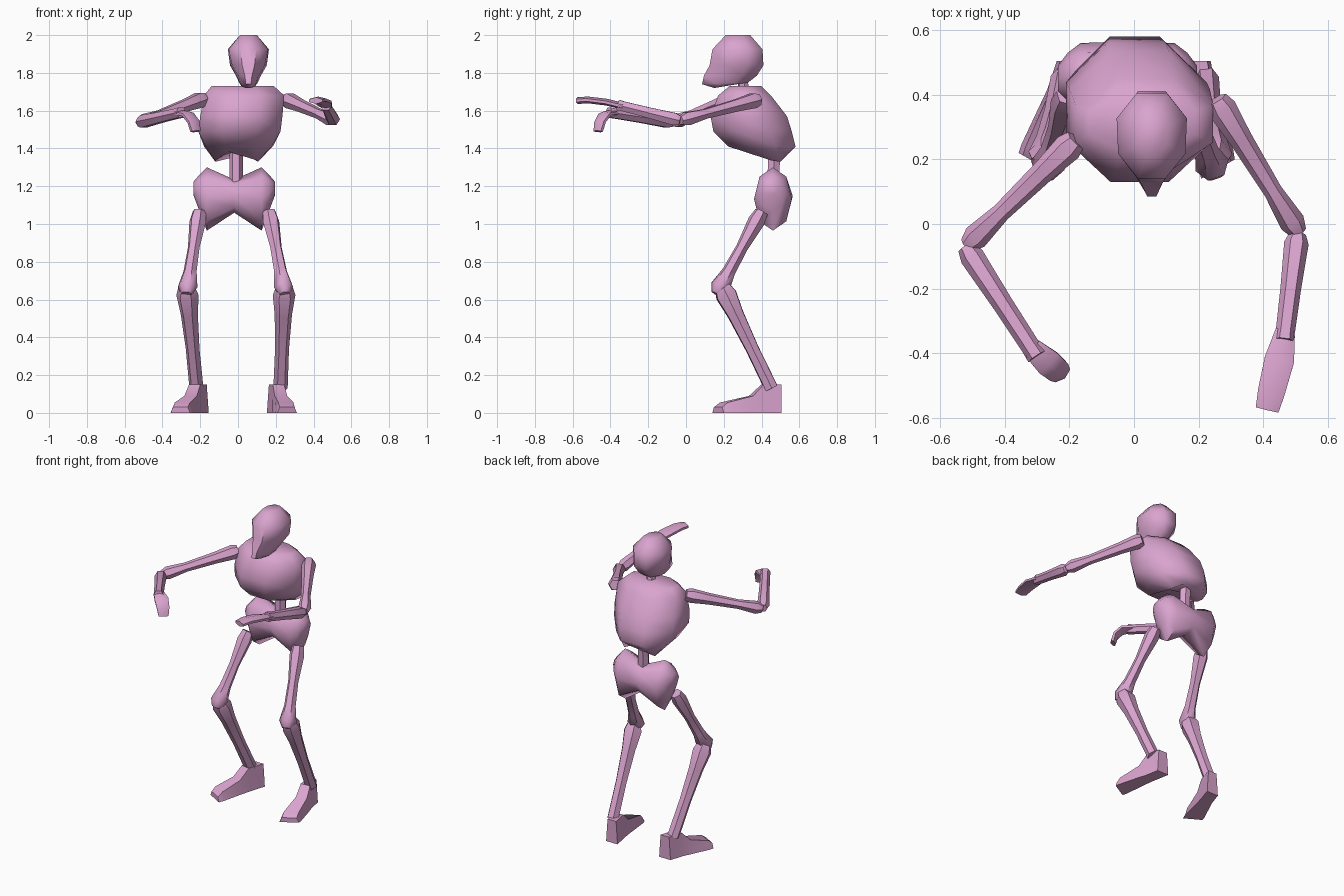
import bpy, bmesh
from math import sin, cos, pi, tau
from mathutils import Vector

cube = bpy.data.objects.get("Cube")
if cube:
    bpy.data.objects.remove(cube)

mat = bpy.data.materials.new("bone_pink")
mat.use_nodes = True
PINK = (0.70, 0.37, 0.62, 1)
mat.diffuse_color = PINK
bsdf = next(n for n in mat.node_tree.nodes if n.type == 'BSDF_PRINCIPLED')
bsdf.inputs["Base Color"].default_value = PINK


def loft(name, rings, angle=55):
    """Skin a list of equal-length point rings and cap both ends."""
    bm = bmesh.new()
    vs = [[bm.verts.new(p) for p in r] for r in rings]
    n = len(vs[0])
    for a, b in zip(vs, vs[1:]):
        for i in range(n):
            j = (i + 1) % n
            bm.faces.new((a[i], a[j], b[j], b[i]))
    bm.faces.new(vs[0][::-1])
    bm.faces.new(vs[-1])
    bmesh.ops.recalc_face_normals(bm, faces=bm.faces)
    me = bpy.data.meshes.new(name)
    bm.to_mesh(me)
    bm.free()
    me.materials.append(mat)
    ob = bpy.data.objects.new(name, me)
    bpy.context.collection.objects.link(ob)
    bpy.ops.object.select_all(action='DESELECT')
    ob.select_set(True)
    bpy.context.view_layer.objects.active = ob
    bpy.ops.object.shade_smooth_by_angle(angle=angle * pi / 180)
    return ob


def slab(z, x0, x1, y0, y1, front=1.0, drop=0.0, notch=0.0, n=8):
    """Horizontal flat-sided ring; can narrow, drop at the front, or arch in the middle."""
    pts = []
    for i in range(n):
        a = tau * (i + 0.5) / n
        u, v = cos(a) / cos(pi / n), sin(a) / cos(pi / n)
        f = (1 - v) / 2
        x = (x0 + x1) / 2 + u * (x1 - x0) / 2 * (1 + (front - 1) * f)
        y = (y0 + y1) / 2 + v * (y1 - y0) / 2
        pts.append(Vector((x, y, z - drop * f + notch * (1 - abs(u)))))
    return pts


def bone(name, a, b, profile, n=6, flat=1.0):
    """Tapered shaft from a to b; profile holds (fraction, radius)."""
    a, b = Vector(a), Vector(b)
    q = (b - a).to_track_quat('Z', 'Y')
    rings = []
    for t, r in profile:
        c = a.lerp(b, t)
        rings.append([c + q @ Vector((r * cos(tau * i / n), flat * r * sin(tau * i / n), 0))
                      for i in range(n)])
    return loft(name, rings)


# skull with a narrow forward jaw
loft("skull", [
    slab(2.00, 0.01, 0.10, 0.21, 0.34),
    slab(1.925, -0.057, 0.167, 0.14, 0.405, 0.9),
    slab(1.84, -0.05, 0.16, 0.125, 0.41, 0.75),
    slab(1.785, -0.02, 0.13, 0.095, 0.375, 0.6),
    slab(1.75, 0.0, 0.11, 0.085, 0.33, 0.6, 0.01),
    slab(1.745, 0.01, 0.10, 0.15, 0.30, 0.7, 0.025)])

# ribcage with an arched lower edge
loft("ribcage", [
    slab(1.73, -0.14, 0.19, 0.23, 0.40),
    slab(1.68, -0.18, 0.245, 0.17, 0.45),
    slab(1.57, -0.20, 0.235, 0.13, 0.535),
    slab(1.49, -0.21, 0.225, 0.145, 0.56),
    slab(1.41, -0.185, 0.19, 0.225, 0.58, 0.9),
    slab(1.325, -0.12, 0.105, 0.42, 0.535, 1, -0.015, 0.075)])

# spine and neck
bone("spine", (-0.01, 0.46, 1.20), (-0.01, 0.47, 1.42), [(0, 0.036), (1, 0.036)])
bone("neck", (0.045, 0.31, 1.70), (0.05, 0.29, 1.80), [(0, 0.03), (1, 0.026)])

# pelvis: upright sections mirrored about its middle
half = [(0.215, 1.15, 1.225, 0.41, 0.49), (0.185, 1.07, 1.26, 0.38, 0.53),
        (0.145, 0.965, 1.30, 0.36, 0.56), (0, 1.06, 1.235, 0.365, 0.565)]
sections = [(-x, *s) for x, *s in half] + half[-2::-1]
loft("pelvis", [[Vector((x - 0.02,
                         (y0 + y1) / 2 + (y1 - y0) / 2 * cos(tau * i / 8),
                         (z0 + z1) / 2 + (z1 - z0) / 2 * sin(tau * i / 8)))
                 for i in range(8)] for x, z0, z1, y0, y1 in sections])

# legs: hip, knee and ankle offsets differ slightly per side
THIGH = [(0, 0.036), (0.12, 0.046), (0.45, 0.032), (0.75, 0.036), (0.95, 0.054), (1.04, 0.03)]
SHIN = [(-0.03, 0.045), (0.05, 0.06), (0.25, 0.046), (0.6, 0.037), (1, 0.038)]
for side, s, hip, knee, ankle, heel, toe, toe_y in (
        ("right", -1, 0.205, 0.27, 0.22, 0.197, 0.305, 0.19),
        ("left", 1, 0.165, 0.245, 0.225, 0.195, 0.26, 0.17)):
    bone(side + "_thigh", (s * hip, 0.40, 1.065), (s * knee, 0.17, 0.645), THIGH)
    bone(side + "_shin", (s * knee, 0.20, 0.65), (s * ankle, 0.452, 0.13), SHIN)
    rings = []
    for t, y, top, w in ((0, 0.505, 0.15, 0.042), (0.3, 0.405, 0.15, 0.04),
                         (0.5, 0.345, 0.09, 0.044), (0.9, toe_y + 0.03, 0.055, 0.054),
                         (1, toe_y, 0.03, 0.052)):
        x = s * (heel + (toe - heel) * t)
        rings.append([Vector((x + dx * w, y + 0.03 * dx * s * t, z))
                      for dx, z in ((-1, 0), (1, 0), (0.75, top), (-0.75, top))])
    loft(side + "_foot", rings, 40)

# arms reaching forward
UPPER = [(0, 0.034), (0.07, 0.045), (0.3, 0.036), (0.7, 0.029), (0.94, 0.04), (1.02, 0.026)]
FORE = [(-0.03, 0.026), (0.06, 0.038), (0.5, 0.032), (0.9, 0.03), (1, 0.032)]
bone("right_upper_arm", (-0.18, 0.26, 1.665), (-0.51, -0.06, 1.54), UPPER)
bone("right_forearm", (-0.515, -0.08, 1.54), (-0.30, -0.41, 1.59), FORE)
bone("left_upper_arm", (0.255, 0.385, 1.66), (0.505, -0.02, 1.55), UPPER)
bone("left_forearm", (0.505, -0.04, 1.55), (0.465, -0.36, 1.63), FORE)


def hand(name, path):
    """Flattened hand swept along a path of (centre, width direction, half width)."""
    pts = [Vector(p) for p, _, _ in path]
    rings = []
    for i, (p, d, w) in enumerate(path):
        t = (pts[min(i + 1, len(pts) - 1)] - pts[max(i - 1, 0)]).normalized()
        d = Vector(d)
        d = (d - t * d.dot(t)).normalized()
        up = t.cross(d) * 0.018
        rings.append([pts[i] + d * w + up * 0.4, pts[i] + up, pts[i] - d * w + up * 0.4,
                      pts[i] - d * w - up * 0.4, pts[i] - up, pts[i] + d * w - up * 0.4])
    loft(name, rings)


# hands: right one bent down, left one stretched out
ACROSS = (0.7, 0.6, 0)
hand("right_hand", [((-0.315, -0.385, 1.588), ACROSS, 0.032),
                    ((-0.265, -0.43, 1.58), ACROSS, 0.042),
                    ((-0.235, -0.455, 1.54), ACROSS, 0.038),
                    ((-0.225, -0.465, 1.49), ACROSS, 0.03)])
OUT = (1, -0.25, 0)
hand("left_hand", [((0.468, -0.33, 1.623), OUT, 0.03),
                   ((0.45, -0.42, 1.645), OUT, 0.046),
                   ((0.425, -0.52, 1.657), OUT, 0.042),
                   ((0.412, -0.575, 1.653), OUT, 0.036)])
